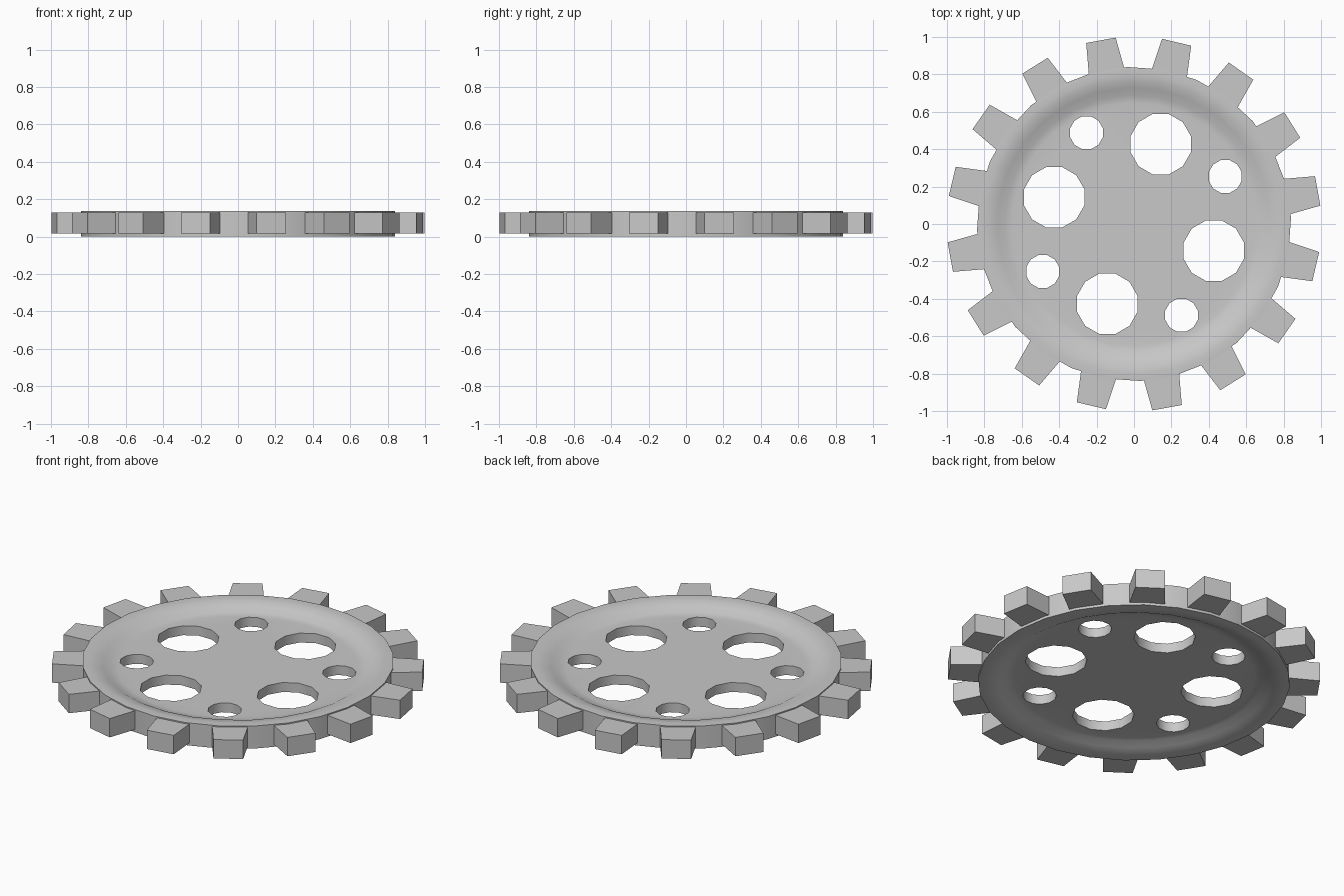
import bpy, bmesh
from math import sin, cos, radians, pi
from mathutils import Matrix, Vector

cube = bpy.data.objects.get("Cube")
if cube:
    bpy.data.objects.remove(cube, do_unlink=True)

HEIGHT = 0.138
SIDES = 28

steel = bpy.data.materials.new("grey_steel")
steel.use_nodes = True
colour = (0.58, 0.58, 0.58, 1)
steel.diffuse_color = colour
steel.node_tree.nodes["Principled BSDF"].inputs["Base Color"].default_value = colour


def make_object(name, bm):
    bmesh.ops.recalc_face_normals(bm, faces=bm.faces)
    mesh = bpy.data.meshes.new(name)
    bm.to_mesh(mesh)
    bm.free()
    mesh.materials.append(steel)
    obj = bpy.data.objects.new(name, mesh)
    bpy.context.collection.objects.link(obj)
    return obj


def polar(radius, angle, z=0):
    return Vector((radius * cos(angle), radius * sin(angle), z))


# Disc: a lathed profile, dished on both faces
upper = [(0.65, 0.097), (0.69, 0.101), (0.73, 0.122), (0.77, 0.133), (0.80, HEIGHT), (0.84, 0.136)]
profile = upper + [(r, HEIGHT - z) for r, z in reversed(upper)]
bm = bmesh.new()
rings = []
for r, z in profile:
    rings.append([bm.verts.new(polar(r, radians(2.3) + 2 * pi * i / SIDES, z)) for i in range(SIDES)])
for a, b in zip(rings, rings[1:]):
    for i in range(SIDES):
        j = (i + 1) % SIDES
        bm.faces.new((a[i], a[j], b[j], b[i]))
bm.faces.new(rings[0])
bm.faces.new(rings[-1])
disc = make_object("sprocket_disc", bm)

# Lightening holes: four large and four small
bm = bmesh.new()
for quarter in range(4):
    turn = Matrix.Rotation(quarter * pi / 2, 4, "Z")
    for size, distance, angle, sides in ((0.167, 0.45, 71.5, 12), (0.091, 0.55, 117.5, 12)):
        place = turn @ Matrix.Translation(polar(distance, radians(angle), HEIGHT / 2))
        place = place @ Matrix.Rotation(pi / sides, 4, "Z")
        bmesh.ops.create_cone(bm, cap_ends=True, segments=sides, radius1=size,
                              radius2=size, depth=0.4, matrix=place)
cutter = make_object("hole_cutter", bm)
cutter.hide_render = True

cut = disc.modifiers.new("holes", "BOOLEAN")
cut.object = cutter
cut.solver = "EXACT"
bpy.ops.object.select_all(action="DESELECT")
disc.select_set(True)
bpy.context.view_layer.objects.active = disc
bpy.ops.object.modifier_apply(modifier=cut.name)
bpy.data.objects.remove(cutter, do_unlink=True)
bpy.ops.object.shade_smooth_by_angle(angle=radians(35))

# Teeth: sixteen flat blocks that taper outward
bm = bmesh.new()
outline = [(0.79, -0.10), (0.998, -0.08), (0.998, 0.08), (0.79, 0.10)]
for quarter in range(4):
    for angle in (10.2, 32, 55, 76.8):
        turn = Matrix.Rotation(radians(angle + 90 * quarter), 4, "Z")
        low = [bm.verts.new(turn @ Vector((x, y, 0.017))) for x, y in outline]
        high = [bm.verts.new(turn @ Vector((x, y, 0.129))) for x, y in outline]
        bm.faces.new(low)
        bm.faces.new(high)
        for i in range(4):
            j = (i + 1) % 4
            bm.faces.new((low[i], low[j], high[j], high[i]))
make_object("sprocket_teeth", bm)
